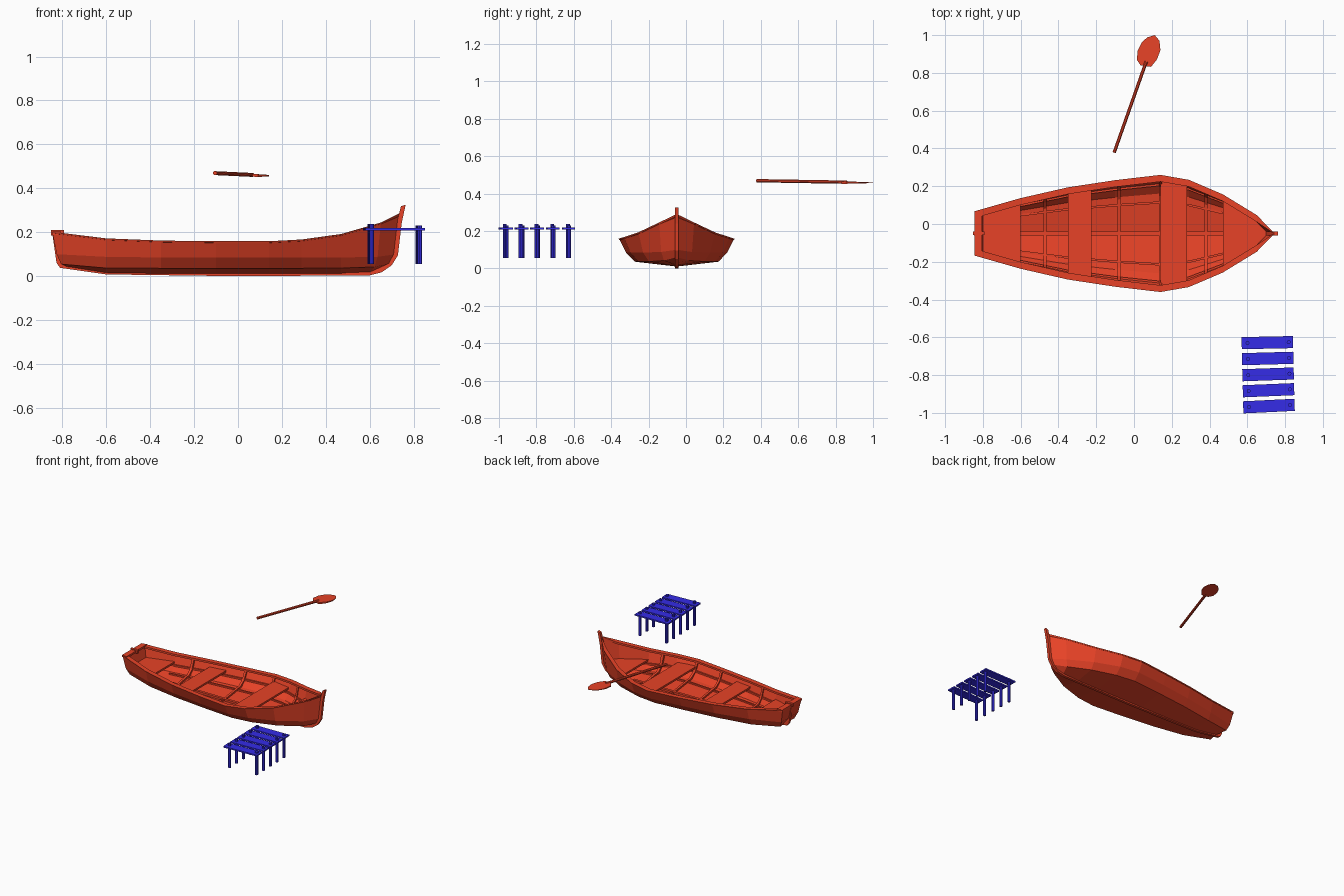
import bpy, bmesh, math
from mathutils import Vector, Matrix

if "Cube" in bpy.data.objects:
    bpy.data.objects.remove(bpy.data.objects["Cube"])

CY = -0.05          # boat centre line


def material(name, col):
    m = bpy.data.materials.new(name)
    m.diffuse_color = (*col, 1)
    m.use_nodes = True
    m.node_tree.nodes["Principled BSDF"].inputs["Base Color"].default_value = m.diffuse_color
    return m


RED = material("boat_red", (0.8, 0.055, 0.02))
BLUE = material("dock_blue", (0.035, 0.025, 0.8))


def loft(name, rings, mat=RED):
    """Skin equal-length closed rings and cap both ends."""
    bm = bmesh.new()
    vs = [[bm.verts.new(p) for p in r] for r in rings]
    n = len(rings[0])
    for a, b in zip(vs, vs[1:]):
        for i in range(n):
            j = (i + 1) % n
            bm.faces.new((a[i], a[j], b[j], b[i]))
    bm.faces.new(vs[0])
    bm.faces.new(vs[-1][::-1])
    bmesh.ops.remove_doubles(bm, verts=bm.verts, dist=0.0004)
    bmesh.ops.recalc_face_normals(bm, faces=bm.faces)
    me = bpy.data.meshes.new(name)
    bm.to_mesh(me)
    bm.free()
    me.materials.append(mat)
    ob = bpy.data.objects.new(name, me)
    bpy.context.collection.objects.link(ob)
    return ob


# Hull stations: x, sheer half width, then z of sheer, mid, bilge, keel
ST = [(-0.845, .113, .198, .100, .055, .042), (-0.60, .183, .168, .088, .037, .014),
      (-0.35, .240, .158, .085, .036, .011), (-0.10, .278, .155, .085, .036, .010),
      (0.14, .306, .155, .085, .036, .010), (0.29, .280, .163, .085, .036, .010),
      (0.47, .203, .188, .085, .037, .011), (0.65, .093, .240, .088, .042, .016),
      (0.74, .000, .285, .100, .060, .030)]
XS = [s[0] for s in ST]


def station(x):
    x = min(max(x, XS[0]), XS[-1])
    for a, b in zip(ST, ST[1:]):
        if x <= b[0]:
            t = (x - a[0]) / (b[0] - a[0])
            return [p + (q - p) * t for p, q in zip(a, b)]


def half(x, inset=0.0):
    """Half section from sheer to keel; inset moves the skin inwards."""
    x, w, zs, zm, zb, zk = station(x)
    out = []
    for r, z, k, lift in ((1, zs, 1, 0), (.885, zm, .92, .2), (.73, zb, .84, 1), (0, zk, .72, 1)):
        px = x
        if x < -0.6:
            px = -0.6 + (x + 0.6) * k
        elif x > 0.47:
            px = 0.47 + (x - 0.47) * k
        out.append(Vector((px, max(w * r - inset, 0), z + inset * lift)))
    return out


def full(x, inset=0.0):
    h = half(x, inset)
    return [Vector((p.x, CY + p.y, p.z)) for p in h] + \
           [Vector((p.x, CY - p.y, p.z)) for p in h[-2::-1]]


def wall(x, z):
    """Inner half width of the hull at height z."""
    h = half(0.47 + (x - 0.47) / .93 if x > 0.47 else x, 0.01)
    for a, b in zip(h, h[1:]):
        if z >= b.z:
            t = (z - b.z) / (a.z - b.z)
            return b.y + (a.y - b.y) * t
    return 0


# Hull shell and transom
loft("hull", [full(x) + full(x, 0.012)[::-1] for x in XS])
loft("transom", [[p + Vector((d, 0, 0)) for p in full(-0.845)] for d in (0, 0.03)])

# Gunwale rails
for s, side in ((1, "left"), (-1, "right")):
    rings = []
    for x in XS:
        _, w, z = station(x)[:3]
        i = max(w - .032, 0)
        rings.append([(x, CY + s * y, h) for y, h in
                      ((w + .004, z + .004), (w + .001, z - .003), (i, z - .010), (i, z + .004))])
    loft(side + "_gunwale", rings)
    # Stringer under the rail, and floor batten
    xs = [-.79] + XS[1:7] + [0.6]
    for nm, f in (("stringer", lambda x: (wall(x, .09), .09)),
                  ("floor_batten", lambda x: (station(x)[1] * .55, station(x)[4] + .010))):
        use = xs if nm == "stringer" else xs[1:-1]
        loft(side + "_" + nm, [[(x, CY + s * (f(x)[0] + a), f(x)[1] + b) for a, b in
             ((.002, -.006), (.002, .006), (-.01, .006), (-.01, -.006))] for x in use])

# Transom cap and stern post
loft("transom_cap", [[(x, CY + y, z) for y, z in
     ((-w, .188), (w, .188), (w, .203), (-w, .203))] for x, w in ((-0.845, .115), (-0.805, .122))])
loft("stern_post", [[(x, CY + y, z) for y, z in
     ((-.009, .185), (.009, .185), (.009, .21), (-.009, .21))] for x in (-.852, -.792)])

# Keel and stem: (outer x, z, inner x, z)
KEEL = [(-.846, .20, -.825, .20), (-.826, .06, -.80, .075), (-.81, .038, -.78, .055),
        (-.6, .008, -.6, .022), (0, 0, 0, .018), (.60, .004, .60, .022), (.655, .018, .63, .04),
        (.70, .05, .67, .08), (.728, .095, .70, .12), (.745, .24, .722, .24), (.763, .325, .742, .318)]
loft("keel_and_stem", [[(a, CY - .01, b), (a, CY + .01, b), (c, CY + .01, d), (c, CY - .01, d)]
                       for a, b, c, d in KEEL])
loft("keelson", [[(x, CY + y, station(x)[5] + z) for y, z in
     ((-.01, .008), (.01, .008), (.01, .028), (-.01, .028))] for x in XS[1:7]])

# Ribs following the inside of the hull
for n, xr in enumerate((-.47, -.08, .14, .38)):
    loft(f"rib_{n}", [full(xr + d, .009) + full(xr + d, .024)[::-1] for d in (-.008, .008)])


# Seats fitted to the hull
def seat(name, xs, z, t=.014):
    loft(name, [[(x, CY - wall(x, z), z - t), (x, CY + wall(x, z), z - t),
                 (x, CY + wall(x, z), z), (x, CY - wall(x, z), z)] for x in xs])


seat("rear_seat", (-.35, -.225), .12)
seat("middle_seat", (.14, .28), .12)
seat("stern_seat", (-.81, -.60), .115)
seat("bow_seat", (.47, .58, .64, .70), .12)

# Paddle: round shaft and thin blade
a, b = Vector((-.105, .378, .469)), Vector((.065, .86, .461))
q = (b - a).to_track_quat('Z', 'Y')
loft("paddle_shaft", [[p + q @ Vector((.0095 * math.cos((k + .5) * math.pi / 4),
     .0095 * math.sin((k + .5) * math.pi / 4), 0)) for k in range(8)] for p in (a, b)])
BLADE = [(.035, .84), (.015, .87), (.02, .92), (.04, .96), (.07, .988), (.11, 1.0),
         (.135, .97), (.14, .92), (.122, .872), (.09, .832), (.06, .836)]
loft("paddle_blade", [[(x, y, .4585 - .02 * (x - .08) + s * (.001 + .03 * (1 - y)))
                       for x, y in BLADE] for s in (-1, 1)])

# Dock: five skewed planks, each on two posts
for i in range(5):
    y = -.628 - i * .084
    rot = Matrix.Rotation(math.radians(1.2 + i * .4), 3, 'Z')
    c = Vector((.706 + i * .002, y, .214))
    loft(f"dock_plank_{i}", [[c + rot @ Vector((x, dy, dz)) for dy, dz in
         ((-.032, -.005), (.032, -.005), (.032, .005), (-.032, .005))] for x in (-.136, .136)], BLUE)
    for dx, top, side in ((-.105, .238, "left"), (.113, .230, "right")):
        p = c + rot @ Vector((dx, 0, 0))
        loft(f"dock_{side}_post_{i}", [[(p.x + .0105 * math.cos(k * math.pi / 4),
             p.y + .0105 * math.sin(k * math.pi / 4), z) for k in range(8)]
             for z in (.055, top)], BLUE)
